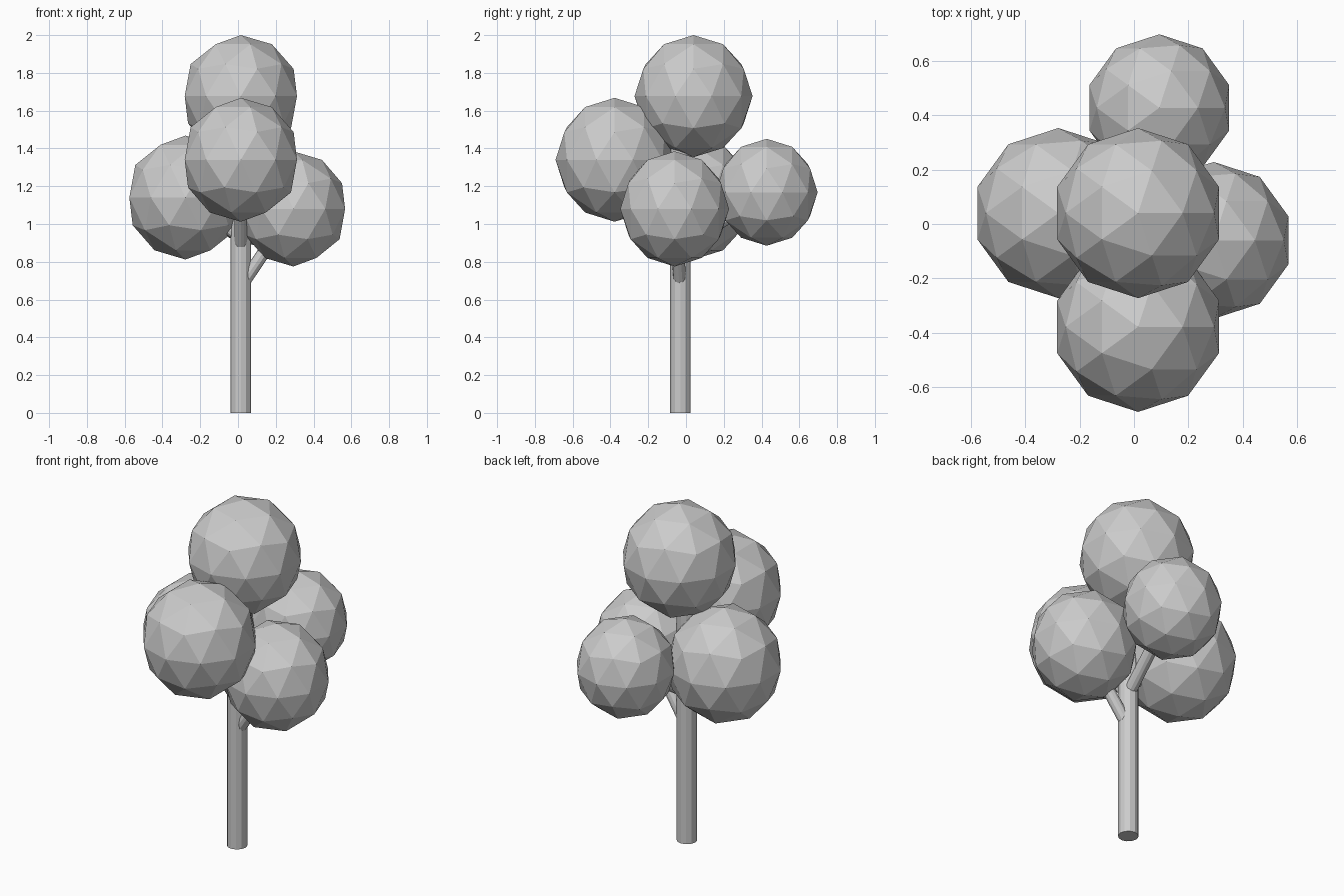
import bpy
from mathutils import Vector

if "Cube" in bpy.data.objects:
    bpy.data.objects.remove(bpy.data.objects["Cube"])


def limb(name, start, end, radius, sides=12):
    a, b = Vector(start), Vector(end)
    d = b - a
    bpy.ops.mesh.primitive_cylinder_add(vertices=sides, radius=radius, depth=d.length, location=(a + b) / 2)
    o = bpy.context.object
    o.name = name
    o.rotation_euler = d.to_track_quat('Z', 'Y').to_euler()


def foliage(name, center, r, rz):
    bpy.ops.mesh.primitive_ico_sphere_add(subdivisions=2, radius=1, location=center)
    o = bpy.context.object
    o.name = name
    o.scale = (r, r, rz)


# leaf clumps: side, centre, horizontal radius, vertical radius, branch start height
clumps = [
    ("left", (-0.278, 0.04, 1.14), 0.3125, 0.328, 0.93),
    ("right", (0.293, -0.06, 1.08), 0.288, 0.305, 0.67),
    ("front", (0.015, -0.378, 1.34), 0.3125, 0.328, 0.86),
    ("back", (0.093, 0.427, 1.168), 0.27, 0.283, 0.87),
]
for side, c, r, rz, z in clumps:
    foliage(side + "_foliage", c, r, rz)
    limb(side + "_branch", (0.015, -0.03, z), c, 0.034)

# crown and trunk
foliage("top_foliage", (0.015, 0.04, 1.677), 0.3125, 0.323)
limb("trunk", (0.015, -0.03, 0), (0.015, -0.03, 1.6), 0.055)
